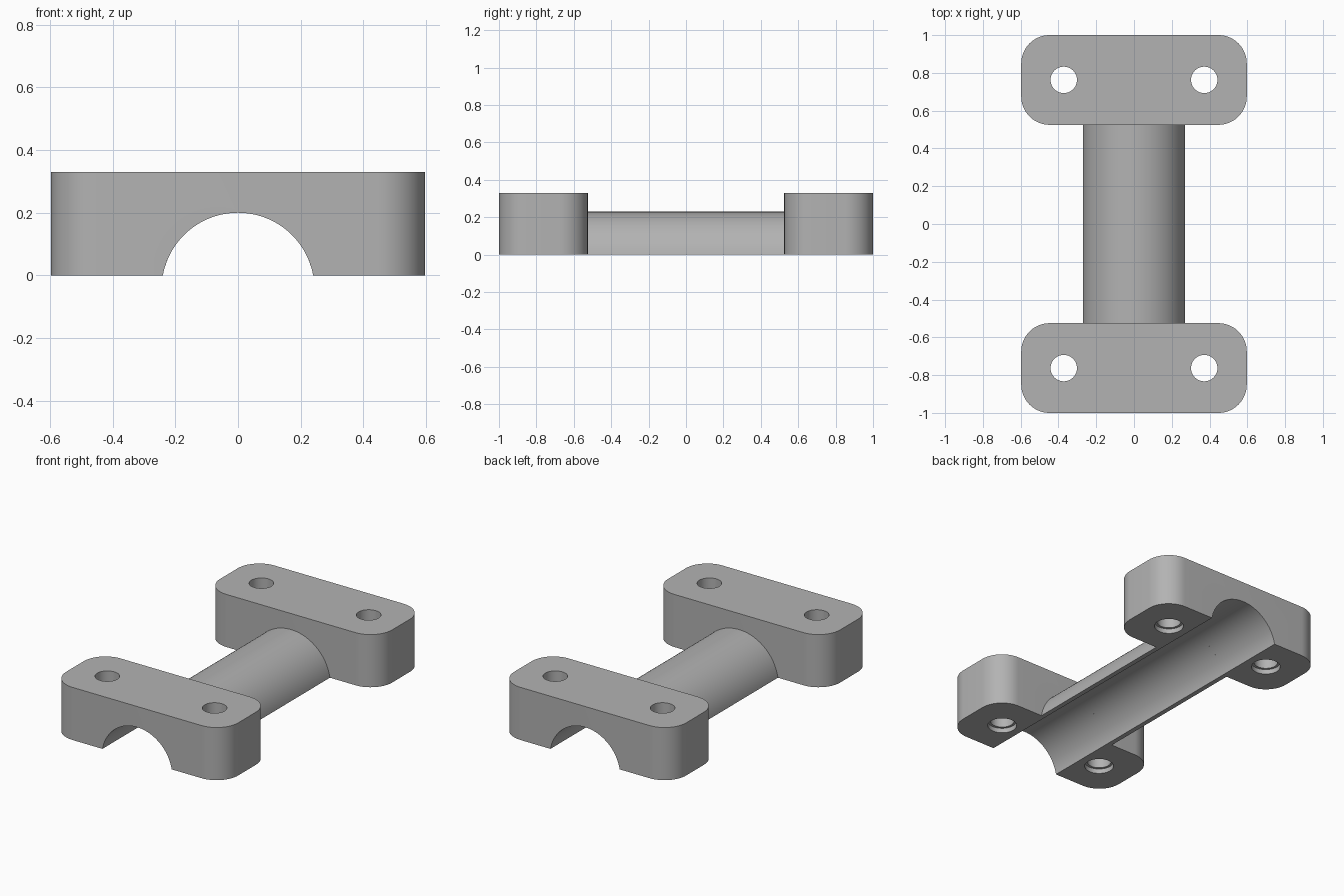
import bpy, bmesh
from math import sin, cos, pi, asin

cube = bpy.data.objects.get("Cube")
if cube:
    bpy.data.objects.remove(cube, do_unlink=True)

HALF_X, INNER_Y, OUTER_Y, HEIGHT, CORNER = 0.597, 0.525, 1.0, 0.33, 0.15
AXIS_Z, BORE_R, TUBE_R = -0.044, 0.244, 0.2735
HOLE_X, HOLE_Y = 0.372, 0.763

grey = bpy.data.materials.new("plain grey")
grey.use_nodes = True
colour = (0.45, 0.45, 0.45, 1)
grey.diffuse_color = colour
grey.node_tree.nodes["Principled BSDF"].inputs["Base Color"].default_value = colour


def arc(cx, cy, r, start, end, n):
    return [(cx + r * cos(start + (end - start) * i / n),
             cy + r * sin(start + (end - start) * i / n)) for i in range(n + 1)]


def prism(name, points, offset):
    """Extrude a closed 3D outline along an offset."""
    bm = bmesh.new()
    face = bm.faces.new([bm.verts.new(p) for p in points])
    grown = bmesh.ops.extrude_face_region(bm, geom=[face])["geom"]
    bmesh.ops.translate(bm, vec=offset,
                        verts=[v for v in grown if isinstance(v, bmesh.types.BMVert)])
    bmesh.ops.recalc_face_normals(bm, faces=bm.faces)
    mesh = bpy.data.meshes.new(name)
    bm.to_mesh(mesh)
    bm.free()
    obj = bpy.data.objects.new(name, mesh)
    bpy.context.collection.objects.link(obj)
    mesh.materials.append(grey)
    return obj


def activate(obj):
    bpy.ops.object.select_all(action="DESELECT")
    obj.select_set(True)
    bpy.context.view_layer.objects.active = obj


def cut(obj, cutter):
    mod = obj.modifiers.new("cut", "BOOLEAN")
    mod.operation, mod.solver, mod.object = "DIFFERENCE", "EXACT", cutter
    activate(obj)
    bpy.ops.object.modifier_apply(modifier=mod.name)
    bpy.data.objects.remove(cutter, do_unlink=True)


def smooth(obj):
    activate(obj)
    bpy.ops.object.shade_smooth_by_angle(angle=pi / 6)


# Clamp blocks: rounded plan, arched underside, two bolt holes recessed below
mid_y = (INNER_Y + OUTER_Y) / 2
in_x, in_y = HALF_X - CORNER, (OUTER_Y - INNER_Y) / 2 - CORNER
for name, side in (("front_block", -1), ("back_block", 1)):
    outline = []
    for k, (sx, sy) in enumerate([(1, 1), (-1, 1), (-1, -1), (1, -1)]):
        outline += arc(sx * in_x, side * mid_y + sy * in_y, CORNER,
                       k * pi / 2, (k + 1) * pi / 2, 16)
    block = prism(name, [(x, y, 0) for x, y in outline], (0, 0, HEIGHT))
    bore = arc(0, AXIS_Z, BORE_R, 0, 2 * pi, 96)[:-1]
    cut(block, prism("bore_cutter", [(x, -1.2, z) for x, z in bore], (0, 2.4, 0)))
    for x in (-HOLE_X, HOLE_X):
        for radius, depth in ((0.07, 0.6), (0.085, 0.13)):
            ring = arc(x, side * HOLE_Y, radius, 0, 2 * pi, 48)[:-1]
            cut(block, prism("hole_cutter", [(px, py, -0.1) for px, py in ring],
                             (0, 0, depth)))
    smooth(block)

# Half tube joining the blocks, open underneath
a, b = asin(-AXIS_Z / TUBE_R), asin(-AXIS_Z / BORE_R)
section = arc(0, AXIS_Z, TUBE_R, a, pi - a, 48) + arc(0, AXIS_Z, BORE_R, pi - b, b, 48)
tube = prism("half_tube", [(x, -INNER_Y, z) for x, z in section], (0, 2 * INNER_Y, 0))
smooth(tube)
